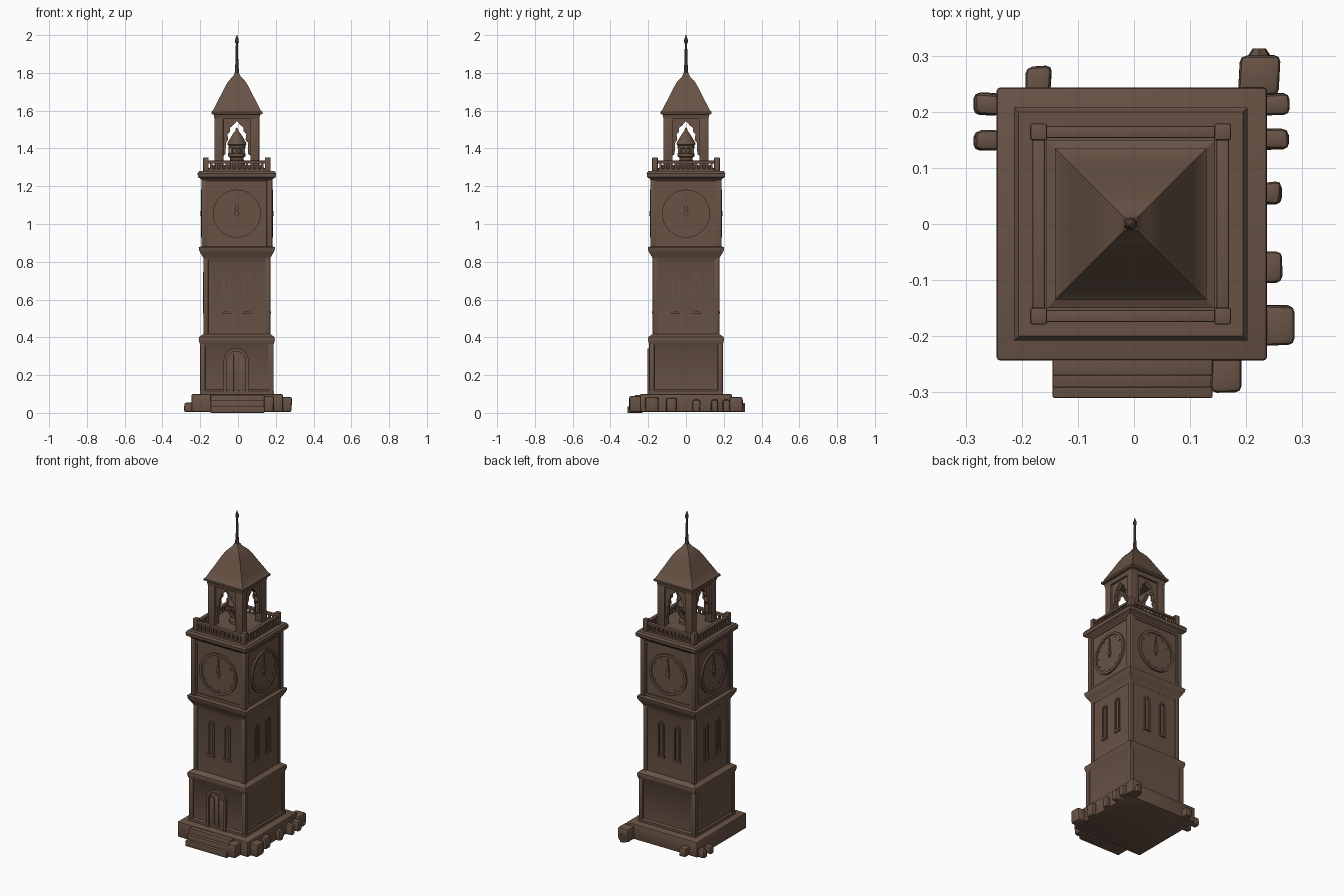
import bpy, bmesh, math, random
from mathutils import Matrix, Vector

if "Cube" in bpy.data.objects:
    bpy.data.objects.remove(bpy.data.objects["Cube"])

random.seed(4)
CX = -0.006                      # tower axis
AXIS = Matrix.Translation((CX, 0, 0))
stone = bpy.data.materials.new("brown stone")
stone.diffuse_color = (0.140, 0.086, 0.060, 1)
stone.use_nodes = True
stone.node_tree.nodes["Principled BSDF"].inputs["Base Color"].default_value = stone.diffuse_color


def finish(name, bm, mat=AXIS, angle=32):
    bmesh.ops.recalc_face_normals(bm, faces=bm.faces[:])
    bm.transform(mat)
    me = bpy.data.meshes.new(name)
    bm.to_mesh(me)
    bm.free()
    ob = bpy.data.objects.new(name, me)
    bpy.context.collection.objects.link(ob)
    me.materials.append(stone)
    bpy.ops.object.select_all(action='DESELECT')
    ob.select_set(True)
    bpy.context.view_layer.objects.active = ob
    bpy.ops.object.shade_smooth_by_angle(angle=math.radians(angle))
    return ob


def loft(name, prof, n=4, bevel=0.0, mat=AXIS):
    """Stack of regular rings; profile is (z, half width). n=4 gives square sections."""
    bm = bmesh.new()
    k = math.sqrt(2) if n == 4 else 1
    rings = []
    for z, r in prof:
        rings.append([bm.verts.new((r * k * math.cos(math.tau * (i + .5) / n),
                                    r * k * math.sin(math.tau * (i + .5) / n), z)) for i in range(n)])
    for a, b in zip(rings, rings[1:]):
        for i in range(n):
            j = (i + 1) % n
            bm.faces.new((a[i], a[j], b[j], b[i]))
    bm.faces.new(rings[0])
    bm.faces.new(rings[-1])
    return finish(name, bm, mat)


def add_box(bm, x0, x1, y0, y1, z0, z1, bevel=0.0, jitter=0.0):
    vs = bmesh.ops.create_cube(bm, size=1)['verts']
    for v in vs:
        v.co = Vector(((x0 + x1) / 2 + v.co.x * (x1 - x0), (y0 + y1) / 2 + v.co.y * (y1 - y0),
                       (z0 + z1) / 2 + v.co.z * (z1 - z0)))
        v.co += Vector((random.uniform(-1, 1), random.uniform(-1, 1), 0)) * jitter
    if bevel:
        es = list({e for v in vs for e in v.link_edges})
        bmesh.ops.bevel(bm, geom=es, offset=bevel, segments=2, profile=0.5, affect='EDGES')


def add_prism(bm, pts, y0, y1):
    """Polygon in x, z extruded along y."""
    f = [bm.verts.new((x, y0, z)) for x, z in pts]
    b = [bm.verts.new((x, y1, z)) for x, z in pts]
    bm.faces.new(f)
    bm.faces.new(b)
    for i in range(len(pts)):
        j = (i + 1) % len(pts)
        bm.faces.new((f[i], f[j], b[j], b[i]))


def add_band(bm, outer, inner, y0, y1, closed=True):
    """Frame between two matching outlines, extruded along y."""
    n = len(outer)
    rows = [[bm.verts.new((x, y, z)) for x, z in line]
            for line, y in ((outer, y0), (inner, y0), (inner, y1), (outer, y1))]
    for i in range(n if closed else n - 1):
        j = (i + 1) % n
        for a in range(4):
            b = (a + 1) % 4
            bm.faces.new((rows[a][i], rows[a][j], rows[b][j], rows[b][i]))
    if not closed:
        bm.faces.new([r[0] for r in rows])
        bm.faces.new([r[-1] for r in rows])


def four(name, build):
    """Build one front side and repeat it around the tower."""
    for k, side in enumerate(("front", "right", "back", "left")):
        bm = bmesh.new()
        build(bm)
        finish(f"{name}_{side}", bm, AXIS @ Matrix.Rotation(k * math.pi / 2, 4, 'Z'))


def arch(cx, w, z0, z1, n=10):
    zc = z1 - w
    return ([(cx - w, z0)] + [(cx - w * math.cos(math.pi * i / n), zc + w * math.sin(math.pi * i / n))
                              for i in range(n + 1)] + [(cx + w, z0)])


def circle(r, zc, n=40):
    return [(r * math.cos(math.tau * i / n), zc + r * math.sin(math.tau * i / n)) for i in range(n)]


# Ground plinth and front steps
bm = bmesh.new()
add_box(bm, -0.245, 0.237, -0.243, 0.243, 0.005, 0.10, 0.006)
finish("plinth", bm, Matrix())
bm = bmesh.new()
for y, z in ((-0.31, 0.035), (-0.291, 0.066), (-0.27, 0.096)):
    add_box(bm, -0.145, 0.14, y, -0.23, 0.0, z, 0.003)
finish("front_steps", bm, Matrix())

# Loose rocks round the plinth: x0, x1, y0, y1, height
rocks = [(-.192, -.148, .22, .28, .06), (-.285, -.235, .195, .232, .055), (-.285, -.235, .133, .168, .055),
         (.187, .26, .23, .30, .085), (.225, .275, .195, .232, .07), (.225, .275, .133, .168, .07),
         (.225, .262, .035, .075, .07), (.225, .262, -.103, -.05, .08), (.225, .285, -.215, -.145, .085),
         (.135, .19, -.30, -.225, .09)]
for i, (x0, x1, y0, y1, h) in enumerate(rocks):
    bm = bmesh.new()
    add_box(bm, x0, x1, y0, y1, 0.004, h, 0.011, 0.003)
    finish(f"rock_{i + 1}", bm, Matrix(), 40)
bm = bmesh.new()
add_prism(bm, [(.19, .004), (.257, .004), (.25, .04), (.223, .052), (.197, .04)], .28, .30)
for v in bm.verts:
    if v.co.y > .29:
        v.co.x = .223 + (v.co.x - .223) * .35
        v.co.y = .313
finish("pointed_rock", bm, Matrix())

# Tower body
loft("lower_block", [(.095, .196), (.115, .196), (.125, .189), (.355, .189), (.368, .197), (.388, .202),
                     (.402, .199), (.418, .176)])
loft("shaft", [(.41, .171), (.80, .171), (.82, .178)])
loft("collar", [(.80, .172), (.822, .178), (.845, .192), (.86, .200), (.877, .202), (.882, .186)])
loft("clock_block", [(.875, .179), (1.245, .179)])
loft("cornice", [(1.225, .182), (1.24, .192), (1.248, .206), (1.268, .208), (1.28, .200)])


# Raised corner strips
def corner_posts(name, h, w, z0, z1):
    bm = bmesh.new()
    for sx in (-1, 1):
        for sy in (-1, 1):
            x, y = sx * (h - w / 2), sy * (h - w / 2)
            add_box(bm, x - w / 2, x + w / 2, y - w / 2, y + w / 2, z0, z1, 0.004)
    finish(name, bm)


corner_posts("lower_corner_strips", .195, .028, .10, .375)
corner_posts("shaft_corner_strips", .177, .026, .41, .82)
corner_posts("clock_corner_strips", .188, .030, .878, 1.24)


# Paired narrow windows
def windows(bm):
    for cx in (-.055, .055):
        add_band(bm, arch(cx, .020, .535, .745), arch(cx, .011, .535, .735), -.178, -.168, False)
        add_box(bm, cx - .023, cx + .023, -.180, -.168, .525, .538)


four("shaft_windows", windows)


# Clock dials with panel frame, rim and hands
def clock(bm):
    add_band(bm, [(-.16, .885), (.16, .885), (.16, 1.235), (-.16, 1.235)],
             [(-.148, .902), (.148, .902), (.148, 1.215), (-.148, 1.215)], -.184, -.175)
    add_band(bm, circle(.127, 1.055), circle(.112, 1.055), -.190, -.175)
    add_prism(bm, circle(.113, 1.055), -.183, -.175)
    add_prism(bm, circle(.013, 1.055, 12), -.193, -.18)
    add_prism(bm, [(-.005, 1.03), (.005, 1.03), (.007, 1.10), (0, 1.15), (-.007, 1.10)], -.189, -.18)
    add_prism(bm, [(-.004, 1.05), (-.009, 1.09), (0, 1.115), (.009, 1.09), (.004, 1.05)], -.191, -.18)
    for i in range(12):
        a = math.tau * i / 12
        x, z = .1 * math.sin(a), 1.055 + .1 * math.cos(a)
        add_box(bm, x - .003, x + .003, -.186, -.18, z - .003, z + .003)


four("clock_dial", clock)

# Arched front door
bm = bmesh.new()
add_band(bm, arch(-.004, .066, .10, .342, 16), arch(-.004, .050, .10, .326, 16), -.203, -.185, False)
add_prism(bm, arch(-.004, .051, .10, .327, 16), -.192, -.185)
for x in (-.035, -.004, .027):
    add_box(bm, x - .013, x + .013, -.196, -.188, .10, .285 if x != -.004 else .31, .002)
finish("front_door", bm)


# Balustrade
def balustrade(bm):
    add_box(bm, -.163, .163, -.174, -.154, 1.275, 1.290)
    add_box(bm, -.163, .163, -.175, -.153, 1.320, 1.335, .003)
    for i in range(11):
        x = -.135 + i * .027
        add_box(bm, x - .006, x + .006, -.170, -.158, 1.285, 1.325)


four("balustrade", balustrade)
corner_posts("balustrade_posts", .179, .030, 1.27, 1.352)

# Belfry: floor, corner posts, cusped arches, top band
loft("belfry_floor", [(1.275, .150), (1.295, .150), (1.302, .135), (1.312, .135)])
corner_posts("belfry_posts", .119, .048, 1.29, 1.575)


def belfry_arch(bm):
    half = [(.074, 1.36), (.060, 1.37), (.058, 1.43), (.046, 1.445), (.050, 1.475), (.036, 1.49),
            (.036, 1.51), (.020, 1.522), (0, 1.545)]
    inner = [(-x, z) for x, z in half] + [(x, z) for x, z in half[-2::-1]]
    outer = [(-.08 if i < 4 else max(-.08, -.08 + .02 * (i - 4)), 1.36 + min(i, 4) * .0525)
             for i in range(9)]
    outer += [(-x, z) for x, z in outer[-2::-1]]
    add_band(bm, outer, inner, -.108, -.084, False)


four("belfry_arch", belfry_arch)
loft("belfry_top_band", [(1.555, .119), (1.575, .122), (1.588, .127)])

# Small lantern standing inside the belfry
loft("lantern_base", [(1.30, .045), (1.33, .045), (1.34, .036), (1.352, .036), (1.358, .047), (1.372, .047),
                      (1.376, .026), (1.40, .026), (1.403, .046), (1.415, .046), (1.418, .03)], 16)
bm = bmesh.new()
for i in range(8):
    a = math.tau * i / 8
    x, y = .038 * math.cos(a), .038 * math.sin(a)
    add_box(bm, x - .005, x + .005, y - .005, y + .005, 1.365, 1.425)
finish("lantern_columns", bm)
loft("lantern_roof", [(1.415, .044), (1.422, .052), (1.43, .050), (1.46, .032), (1.482, .018), (1.492, .009),
                      (1.505, .006), (1.51, .001)], 16)

# Bell-curved roof and spire
loft("roof", [(1.578, .120), (1.583, .135), (1.594, .135), (1.602, .126), (1.64, .107), (1.68, .086),
              (1.72, .066), (1.75, .049), (1.768, .034), (1.782, .020), (1.80, .011)])
loft("spire", [(1.775, .018), (1.80, .012), (1.86, .008), (1.955, .006), (1.962, .011), (1.978, .009),
               (2.0, .002)], 10)
